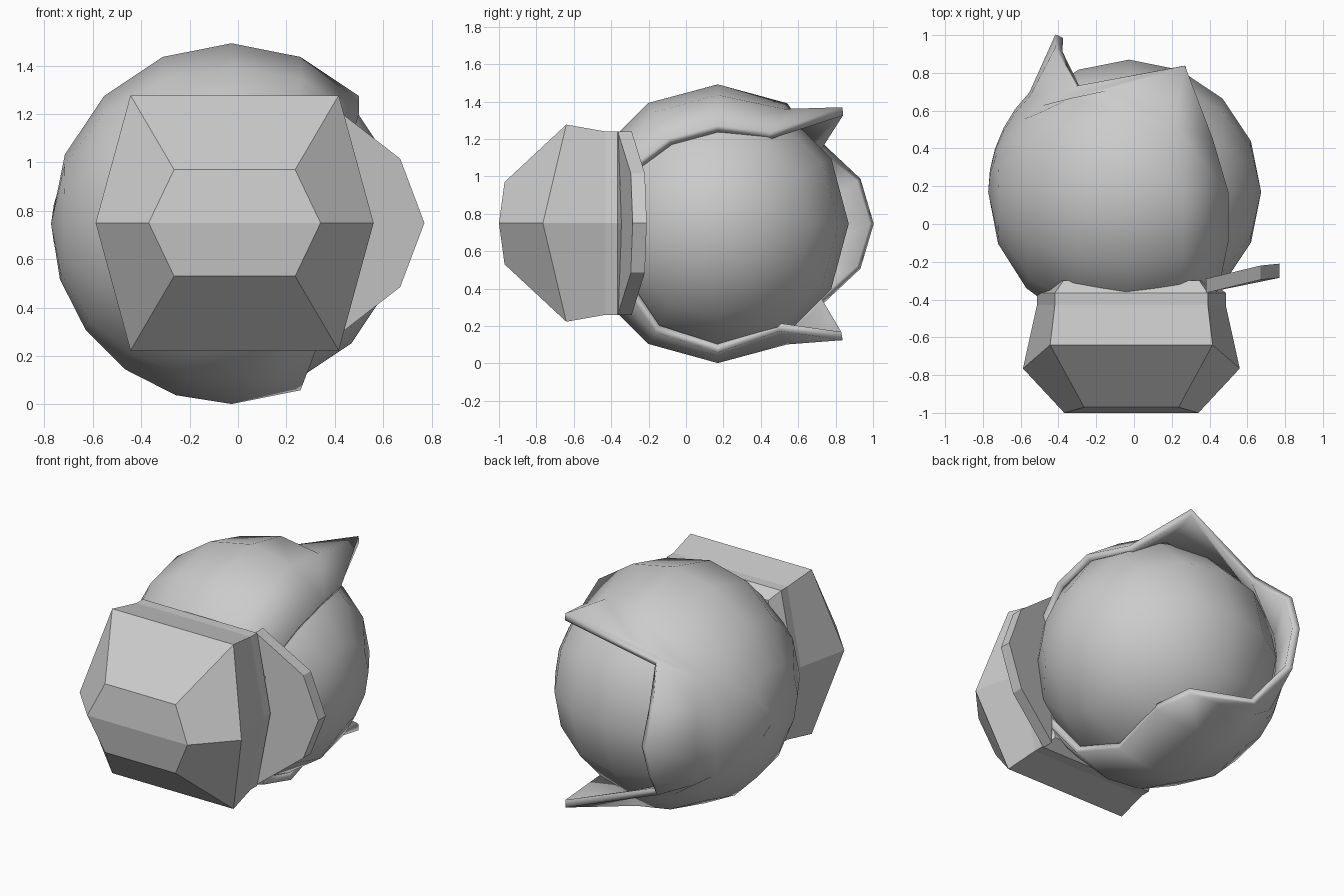
import bpy, bmesh
from math import radians, sin, cos
from mathutils import Vector

if "Cube" in bpy.data.objects:
    bpy.data.objects.remove(bpy.data.objects["Cube"])

CENTRE = Vector((-0.027, 0.17, 0.747))
R = 0.745


def make_object(name, bm):
    mesh = bpy.data.meshes.new(name)
    bm.to_mesh(mesh)
    bm.free()
    ob = bpy.data.objects.new(name, mesh)
    bpy.context.collection.objects.link(ob)
    return ob


def smooth(ob, angle):
    bpy.ops.object.select_all(action='DESELECT')
    ob.select_set(True)
    bpy.context.view_layer.objects.active = ob
    bpy.ops.object.shade_smooth_by_angle(angle=radians(angle))


def loft(name, rings):
    # capped solid through equal-length rings
    bm = bmesh.new()
    rows = [[bm.verts.new(p) for p in ring] for ring in rings]
    n = len(rows[0])
    for a, b in zip(rows, rows[1:]):
        for i in range(n):
            k = (i + 1) % n
            bm.faces.new((a[i], a[k], b[k], b[i]))
    for row in (rows[0], rows[-1]):
        if n == 6 and name == "front_block":
            bm.faces.new((row[0], row[1], row[2], row[3]))
            bm.faces.new((row[3], row[4], row[5], row[0]))
        else:
            bm.faces.new(row)
    bmesh.ops.recalc_face_normals(bm, faces=bm.faces)
    return make_object(name, bm)


# inner ball, poles along x
bpy.ops.mesh.primitive_uv_sphere_add(segments=12, ring_count=8, radius=0.7,
                                     location=CENTRE, rotation=(0, radians(90), 0))
ball = bpy.context.object
ball.name = "inner_ball"
smooth(ball, 60)


# open outer shell: meridians from the left pole to a flared rim
# (angle about x, last latitude on the sphere, rim latitude, rim radius)
columns = [
    (0, -45, -25, 0.92), (17.5, -45, -26, 0.89), (37.5, -40, -21.6, 0.76),
    (43, -8, 18, 0.96), (60, 18, 38, 0.72), (90, 22.5, 45, R),
    (120, 22.5, 45, R), (150, 20, 40, R), (180, 18, 36, R),
    (210, 18, 36, R), (240, 5, 26, R), (270, 0, 22.5, R),
    (300, 0, 23, 0.72), (317, -8, 18, 0.96), (322.5, -40, -21.6, 0.76),
    (342.5, -45, -26, 0.89),
]
STEPS = 5
bm = bmesh.new()
pole = bm.verts.new(CENTRE + Vector((-R, 0, 0)))
grid = []
for theta, last, rim, rim_r in columns:
    t = radians(theta)
    samples = [(-90 + (last + 90) * j / STEPS, R) for j in range(1, STEPS + 1)]
    col = []
    for lat, r in samples + [(rim, rim_r)]:
        a = radians(lat)
        d = Vector((sin(a), cos(a) * cos(t), cos(a) * sin(t)))
        col.append(bm.verts.new(CENTRE + d * r))
    grid.append(col)
for i, a in enumerate(grid):
    b = grid[(i + 1) % len(grid)]
    bm.faces.new((pole, b[0], a[0]))
    for j in range(STEPS):
        bm.faces.new((a[j], b[j], b[j + 1], a[j + 1]))
shell = make_object("outer_shell", bm)
solid = shell.modifiers.new("thickness", 'SOLIDIFY')
solid.thickness = 0.045
solid.offset = -1
smooth(shell, 60)


# faceted front block: (mid half width, mid y, corner half width, corner half height, corner y)
def hex_ring(mx, my, cx, cz, cy):
    x, z = -0.014, 0.75
    return [(x - mx, my, z), (x - cx, cy, z + cz), (x + cx, cy, z + cz),
            (x + mx, my, z), (x + cx, cy, z - cz), (x - cx, cy, z - cz)]


loft("front_block", [
    hex_ring(0.355, -1.0, 0.25, 0.22, -0.97),
    hex_ring(0.574, -0.765, 0.43, 0.527, -0.64),
    hex_ring(0.5, -0.43, 0.405, 0.49, -0.43),
    hex_ring(0.5, -0.365, 0.405, 0.49, -0.365),
    hex_ring(0.42, -0.3, 0.36, 0.44, -0.3),
])

# angled side plate behind the block
outline = [(0.38, -0.365, 1.24), (0.67, -0.295, 1.015), (0.77, -0.285, 0.75),
           (0.67, -0.295, 0.485), (0.38, -0.365, 0.26)]
loft("side_plate", [outline, [(x, y + 0.075, z) for x, y, z in outline]])
